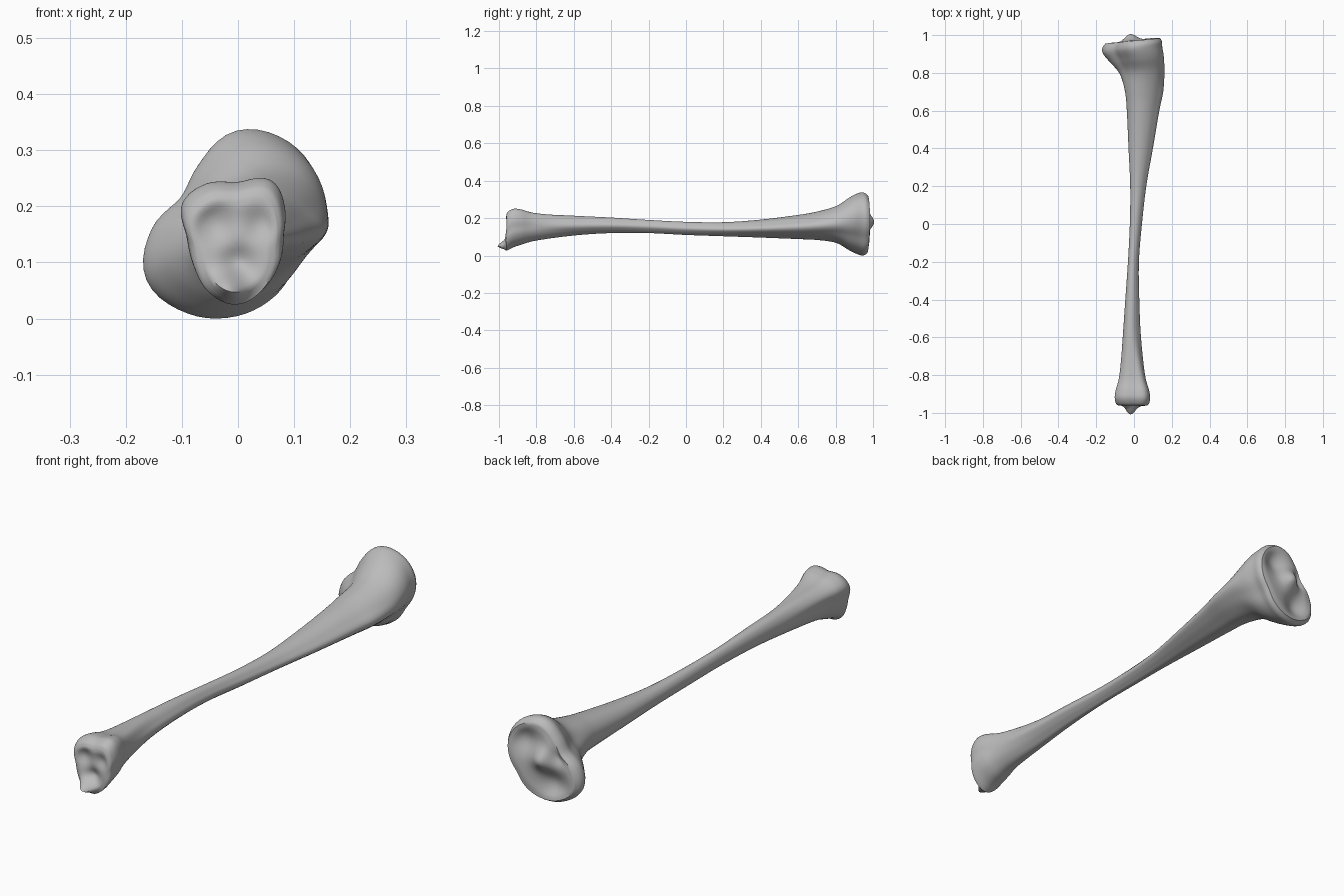
import bpy, bmesh, math

cube = bpy.data.objects.get("Cube")
if cube:
    bpy.data.objects.remove(cube, do_unlink=True)

SEGMENTS = 60
STEPS = 6

# Cross-section radii, counter-clockwise every thirty degrees from +x
DISTAL = [83, 98, 118, 98, 110, 114, 92, 95, 110, 115, 102, 90]
SHAFT = [114, 98, 95, 98, 101, 98, 95, 98, 100, 95, 86, 94]
PROXIMAL = [140, 165, 180, 175, 132, 112, 147, 180, 171, 153, 135, 122]

# Stations along the bone, in hundredths: y, x min, x max, z min, z max
STATIONS = [
    (-96, -8.5, 7, 2.5, 22),
    (-95, -9.6, 8, 3, 23.6),
    (-92, -10.2, 8.5, 4.5, 25),
    (-88, -9.7, 8, 5.8, 24.6),
    (-80, -7.8, 6, 8, 22.7),
    (-60, -6, 3.7, 10.7, 21.3),
    (-40, -4.6, 2.8, 12, 20.3),
    (-20, -3.2, 2.6, 12, 19),
    (0, -2.2, 4.2, 11, 18),
    (20, -2, 6.5, 10.3, 17.8),
    (40, -2.9, 10, 9.6, 19.2),
    (60, -3.8, 13.4, 8.8, 21.7),
    (70, -4.8, 15.5, 8.3, 23.5),
    (80, -7.8, 16.4, 6.8, 26.5),
    (87, -13, 16, 3, 31),
    (92, -16.5, 15, 0.7, 33.4),
    (95, -16.7, 14.8, 0, 33.6),
    (97, -15.2, 13.8, 1, 32),
]


def catmull(a, b, c, d, t):
    return b + 0.5 * t * (c - a + t * (2 * a - 5 * b + 4 * c - d
                                       + t * (3 * (b - c) + d - a)))


def smoothstep(low, high, value):
    t = min(max((value - low) / (high - low), 0), 1)
    return t * t * (3 - 2 * t)


def bump(x, z, cx, cz, radius):
    return math.exp(-((x - cx) ** 2 + (z - cz) ** 2) / radius ** 2)


def unit_outline(radii):
    """Smooth closed outline, stretched to fill the square from -1 to 1."""
    n = len(radii)
    points = []
    for i in range(SEGMENTS):
        k, t = divmod(i * n / SEGMENTS, 1)
        r = catmull(*(radii[(int(k) + j) % n] for j in (-1, 0, 1, 2)), t)
        a = math.tau * i / SEGMENTS
        points.append((r * math.cos(a), r * math.sin(a)))

    def fit(values):
        low, high = min(values), max(values)
        return [2 * (v - low) / (high - low) - 1 for v in values]

    return list(zip(fit([p[0] for p in points]), fit([p[1] for p in points])))


OUTLINES = [unit_outline(r) for r in (DISTAL, SHAFT, PROXIMAL)]


def section(station):
    """Ring of points: outline blended between the ends and the shaft."""
    y, x0, x1, z0, z1 = (v / 100 for v in station)
    far = smoothstep(-0.55, -0.9, y) if y < 0 else 0
    near = smoothstep(0.66, 0.93, y)
    weights = (far, 1 - far - near, near)
    ring = []
    for i in range(SEGMENTS):
        u = sum(w * o[i][0] for w, o in zip(weights, OUTLINES))
        v = sum(w * o[i][1] for w, o in zip(weights, OUTLINES))
        x = (x0 + x1) / 2 + u * (x1 - x0) / 2
        z = (z0 + z1) / 2 + v * (z1 - z0) / 2
        # the plateau leans back on its low side
        ring.append((x, y + 0.1 * x * near, z))
    return ring


def plateau_surface(x, z):
    """Upper joint: two shallow dishes with a raised ridge between them."""
    return (0.975 + 0.1 * x + 0.035 * bump(x, z, -0.02, 0.18, 0.045)
            - 0.026 * bump(x, z, 0.06, 0.24, 0.055)
            - 0.028 * bump(x, z, -0.06, 0.08, 0.055)
            - 0.02 * bump(x, z, -0.08, 0.2, 0.035))


def ankle_surface(x, z):
    """Lower joint: hollow face with a projecting lip below."""
    return (-0.965 - 0.045 * bump(x, z, -0.02, 0.045, 0.035)
            + 0.02 * bump(x, z, 0.0, 0.1, 0.03)
            + 0.018 * bump(x, z, -0.04, 0.17, 0.035)
            + 0.014 * bump(x, z, 0.04, 0.17, 0.03))


def cap_rings(rim, surface):
    """Rings shrinking to the middle of an end, shaped by its surface."""
    cx = sum(p[0] for p in rim) / SEGMENTS
    cz = sum(p[2] for p in rim) / SEGMENTS
    rings = []
    for k in range(1, 14):
        scale = 1 - k / 14
        blend = smoothstep(0, 0.22, 1 - scale)
        ring = []
        for x, y, z in rim:
            px, pz = cx + (x - cx) * scale, cz + (z - cz) * scale
            ring.append((px, y + (surface(px, pz) - y) * blend, pz))
        rings.append(ring)
    return rings, (cx, surface(cx, cz), cz)


# Interpolate the stations into a smooth run of rings
rings = []
last = len(STATIONS) - 1
for k in range(last):
    four = [STATIONS[min(max(k + j, 0), last)] for j in (-1, 0, 1, 2)]
    for s in range(STEPS):
        rings.append(section([catmull(*v, s / STEPS) for v in zip(*four)]))
rings.append(section(STATIONS[-1]))

ankle, ankle_tip = cap_rings(rings[0], ankle_surface)
plateau, plateau_tip = cap_rings(rings[-1], plateau_surface)
rings = ankle[::-1] + rings + plateau

# Skin the rings and close both joints
bm = bmesh.new()
loops = [[bm.verts.new(p) for p in ring] for ring in rings]
for a, b in zip(loops, loops[1:]):
    for i in range(SEGMENTS):
        j = (i + 1) % SEGMENTS
        bm.faces.new((a[i], a[j], b[j], b[i]))
for loop, tip in ((loops[0], ankle_tip), (loops[-1], plateau_tip)):
    centre = bm.verts.new(tip)
    for i in range(SEGMENTS):
        bm.faces.new((loop[i], loop[(i + 1) % SEGMENTS], centre))
bmesh.ops.recalc_face_normals(bm, faces=bm.faces)
mesh = bpy.data.meshes.new("shin_bone")
bm.to_mesh(mesh)
bm.free()
bone = bpy.data.objects.new("shin_bone", mesh)
bpy.context.collection.objects.link(bone)

# Bone colour
grey = bpy.data.materials.new("bone_grey")
grey.use_nodes = True
colour = (0.5, 0.5, 0.5, 1)
grey.diffuse_color = colour
grey.node_tree.nodes["Principled BSDF"].inputs["Base Color"].default_value = colour
mesh.materials.append(grey)

bpy.context.view_layer.objects.active = bone
bone.select_set(True)
bpy.ops.object.shade_smooth_by_angle(angle=math.radians(50))
